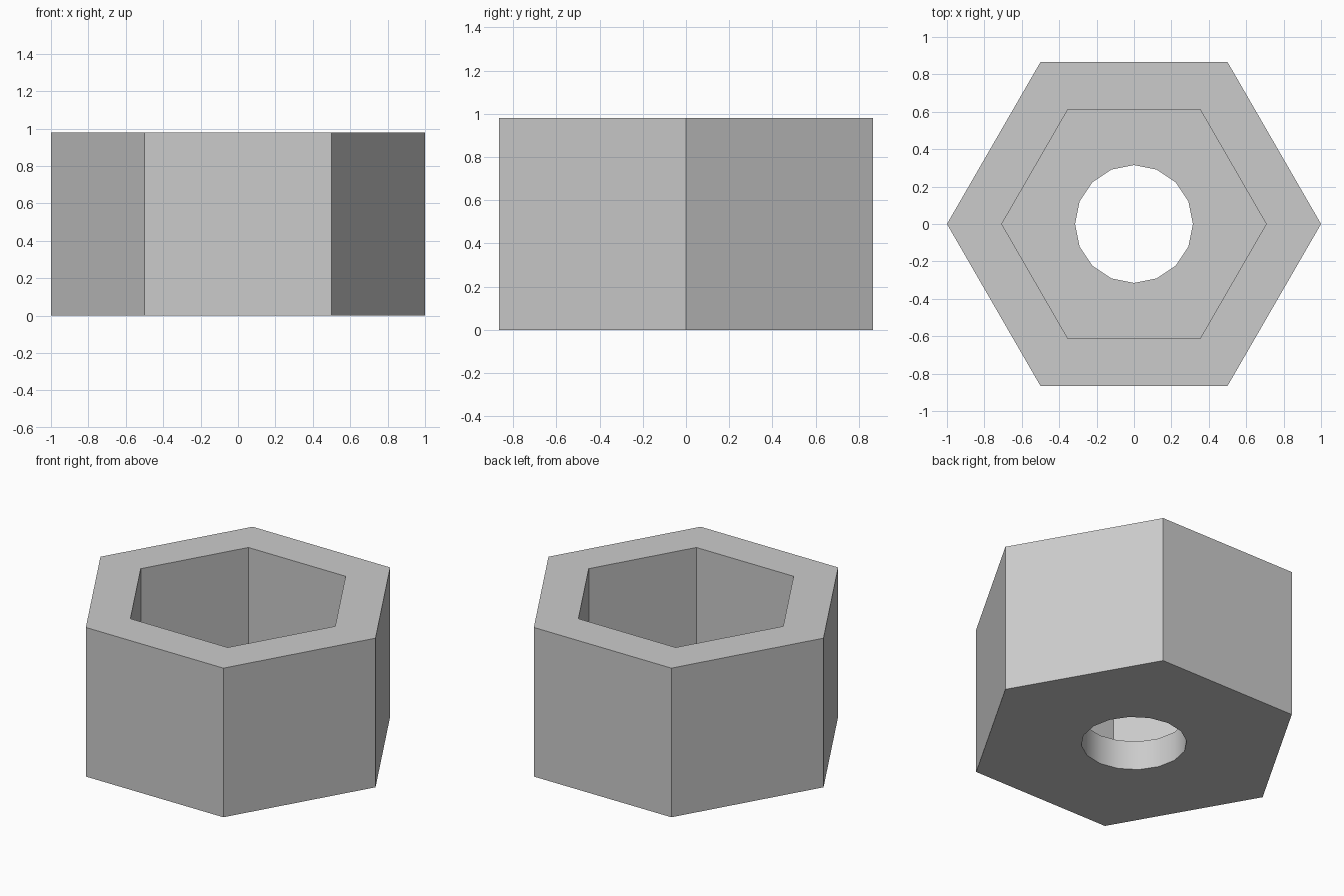
import bpy, bmesh, math

if "Cube" in bpy.data.objects:
    bpy.data.objects.remove(bpy.data.objects["Cube"])

HEIGHT, FLOOR = 0.98, 0.193
OUTER, POCKET, BORE = 1.0, 0.707, 0.315

steel = bpy.data.materials.new("light grey metal")
steel.diffuse_color = (0.6, 0.6, 0.6, 1)
steel.use_nodes = True
steel.node_tree.nodes["Principled BSDF"].inputs["Base Color"].default_value = steel.diffuse_color

bm = bmesh.new()


def ring(radius, z, sides):
    """Closed loop of edges with a corner on +x."""
    vs = [bm.verts.new((radius * math.cos(2 * math.pi * i / sides),
                        radius * math.sin(2 * math.pi * i / sides), z))
          for i in range(sides)]
    return vs, [bm.edges.new((vs[i], vs[(i + 1) % sides])) for i in range(sides)]


def wall(a, b, smooth=False):
    """Quads joining two loops with equal side counts."""
    n = len(a)
    for i in range(n):
        j = (i + 1) % n
        bm.faces.new((a[i], a[j], b[j], b[i])).smooth = smooth


# Hexagonal body, hexagonal socket and round through hole
out_low, e_out_low = ring(OUTER, 0, 6)
out_top, _ = ring(OUTER, HEIGHT, 6)
in_top, _ = ring(POCKET, HEIGHT, 6)
in_low, e_in_low = ring(POCKET, FLOOR, 6)
bore_top, e_bore_top = ring(BORE, FLOOR, 16)
bore_low, e_bore_low = ring(BORE, 0, 16)

wall(out_low, out_top)
wall(out_top, in_top)
wall(in_top, in_low)
wall(bore_top, bore_low, smooth=True)

# Socket floor and underside, each a hexagon with a round hole
for edges in (e_in_low + e_bore_top, e_out_low + e_bore_low):
    bmesh.ops.triangle_fill(bm, edges=edges, use_beauty=True)

# Sharp rims around the smooth bore
for e in e_bore_top + e_bore_low:
    e.smooth = False
bmesh.ops.recalc_face_normals(bm, faces=bm.faces)

mesh = bpy.data.meshes.new("hex_socket_nut")
bm.to_mesh(mesh)
bm.free()
mesh.materials.append(steel)
bpy.context.collection.objects.link(bpy.data.objects.new("hex_socket_nut", mesh))
